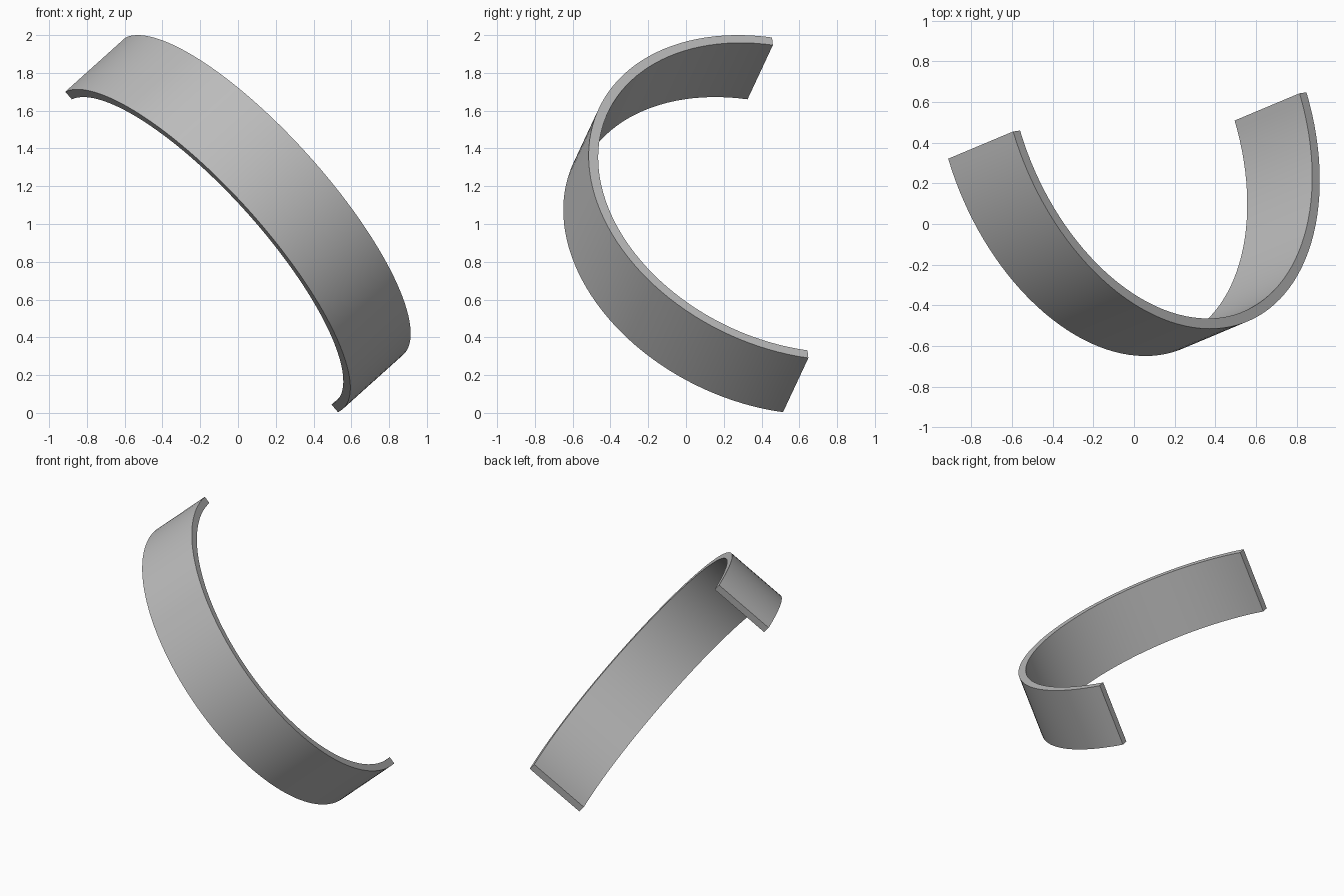
import bpy, bmesh, math
from mathutils import Vector, Matrix

cube = bpy.data.objects.get("Cube")
if cube:
    bpy.data.objects.remove(cube, do_unlink=True)

OUTER, THICKNESS, WIDTH, STEPS = 1.118, 0.053, 0.45, 64

# Plain grey material
grey = bpy.data.materials.new("plain_grey")
grey.use_nodes = True
colour = (0.5, 0.5, 0.5, 1)
grey.diffuse_color = colour
grey.node_tree.nodes["Principled BSDF"].inputs["Base Color"].default_value = colour

# Half ring: rectangular section spun through half a turn
bm = bmesh.new()
inner = OUTER - THICKNESS
section = [bm.verts.new(p) for p in
           ((inner, 0, 0), (OUTER, 0, 0), (OUTER, 0, WIDTH), (inner, 0, WIDTH))]
edges = [bm.edges.new((section[i], section[(i + 1) % 4])) for i in range(4)]
spun = bmesh.ops.spin(bm, geom=section + edges, cent=(0, 0, 0), axis=(0, 0, 1),
                      angle=math.pi, steps=STEPS)
bm.faces.new(section)
bm.faces.new([g for g in spun["geom_last"] if isinstance(g, bmesh.types.BMVert)])
bmesh.ops.recalc_face_normals(bm, faces=bm.faces[:])

# Tilt the ring: axis runs across the band, diameter joins its two ends
axis = Vector((0.71, 0.298, 0.638)).normalized()
across = Vector((-0.648, -0.087, 0.757))
across = (across - axis * across.dot(axis)).normalized()
bulge = axis.cross(across)
tilt = Matrix((across, bulge, axis)).transposed().to_4x4()
bm.transform(Matrix.Translation((-0.1925, 0.4175, 0.852)) @ tilt)

mesh = bpy.data.meshes.new("half_ring_band")
bm.to_mesh(mesh)
bm.free()
mesh.materials.append(grey)
band = bpy.data.objects.new("half_ring_band", mesh)
bpy.context.collection.objects.link(band)
bpy.context.view_layer.objects.active = band
band.select_set(True)
bpy.ops.object.shade_smooth_by_angle(angle=math.radians(30))
